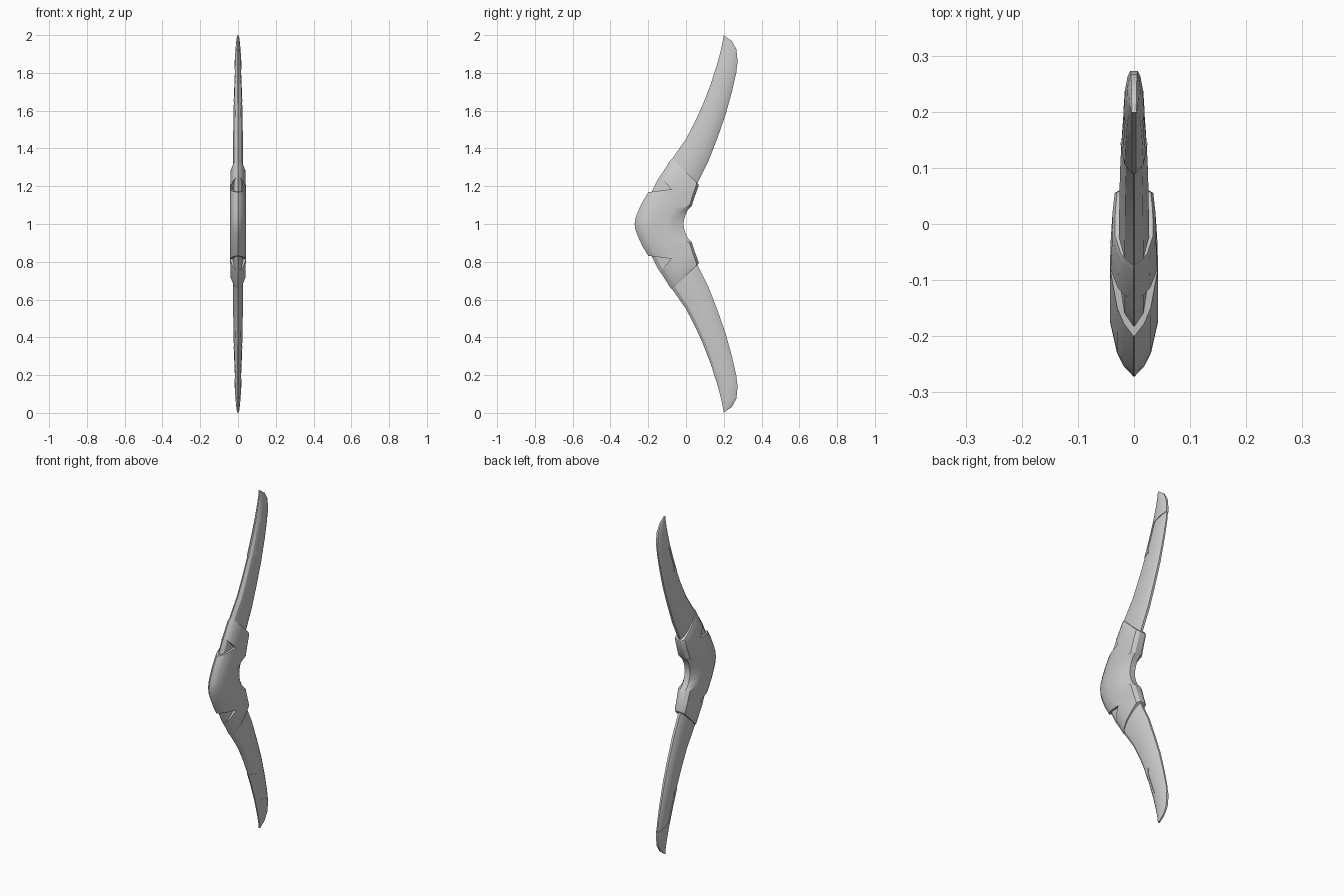
import bpy, bmesh, math

if "Cube" in bpy.data.objects:
    bpy.data.objects.remove(bpy.data.objects["Cube"])

grey = bpy.data.materials.new("plain_grey")
grey.diffuse_color = (0.6, 0.6, 0.6, 1)
grey.use_nodes = True
grey.node_tree.nodes["Principled BSDF"].inputs["Base Color"].default_value = grey.diffuse_color


def finish(bm, name):
    bmesh.ops.recalc_face_normals(bm, faces=bm.faces)
    me = bpy.data.meshes.new(name)
    bm.to_mesh(me)
    bm.free()
    ob = bpy.data.objects.new(name, me)
    bpy.context.collection.objects.link(ob)
    me.materials.append(grey)
    return ob


def loft(name, stations, section, extra=0.0):
    """stations: (outer y, outer z, inner y, inner z, half width, inner chamfer)."""
    bm = bmesh.new()
    rings = []
    for oy, oz, iy, iz, w, c in stations:
        half = [(t if t < 0.8 or t == 1 else 1 - c, max(p * w, 0.0008) + extra)
                for t, p in section]
        pts = half + [(t, -x) for t, x in reversed(half)]
        rings.append([bm.verts.new((x, oy + (iy - oy) * t, oz + (iz - oz) * t))
                      for t, x in pts])
    for a, b in zip(rings, rings[1:]):
        n = len(a)
        for i in range(n):
            j = (i + 1) % n
            bm.faces.new((a[i], a[j], b[j], b[i]))
    bm.faces.new(rings[0])
    bm.faces.new(rings[-1])
    return finish(bm, name)


def prism(name, outline, h=0.2):
    bm = bmesh.new()
    f = bm.faces.new([bm.verts.new((-h, y, z)) for y, z in outline])
    r = bmesh.ops.extrude_face_region(bm, geom=[f])
    for v in r["geom"]:
        if isinstance(v, bmesh.types.BMVert):
            v.co.x = h
    ob = finish(bm, name)
    ob.hide_render = True
    return ob


def cut(ob, cutter, op):
    m = ob.modifiers.new("cut", "BOOLEAN")
    m.operation = op
    m.solver = "EXACT"
    m.object = cutter
    activate(ob)
    bpy.ops.object.modifier_apply(modifier=m.name)
    bpy.data.objects.remove(cutter)


def activate(ob):
    bpy.ops.object.select_all(action="DESELECT")
    ob.select_set(True)
    bpy.context.view_layer.objects.active = ob


def flip(s):
    return (s[0], 2 - s[1], s[2], 2 - s[3], s[4], s[5])


def both(stations):
    return [flip(s) for s in reversed(stations[1:])] + stations


# Blade: one thin curved body running through the hub, tip to tip
blade_half = [
    (-0.24, 1.0, -0.09, 1.0, 0.027, 0.1),
    (-0.185, 1.165, 0.0, 1.1, 0.027, 0.1),
    (-0.15, 1.235, 0.03, 1.15, 0.027, 0.1),
    (-0.07, 1.35, 0.06, 1.215, 0.027, 0.1),
    (0.0, 1.45, 0.12, 1.335, 0.026, 0.1),
    (0.047, 1.54, 0.168, 1.46, 0.025, 0.1),
    (0.088, 1.63, 0.21, 1.58, 0.023, 0.1),
    (0.127, 1.73, 0.243, 1.70, 0.020, 0.1),
    (0.160, 1.83, 0.266, 1.80, 0.016, 0.1),
    (0.174, 1.88, 0.273, 1.86, 0.014, 0.1),
    (0.187, 1.93, 0.267, 1.925, 0.010, 0.1),
    (0.195, 1.97, 0.243, 1.968, 0.006, 0.1),
    (0.199, 1.998, 0.203, 1.997, 0.002, 0.1),
]
blade_section = [(0, 0), (0.1, 0.62), (0.38, 1), (0.68, 0.9), (0.9, 0.6), (1, 0.25)]
parts = [loft("blade", both(blade_half), blade_section)]

# Hub: thicker elbow, with a chamfered thumb scoop on the inside
hub_half = [
    (-0.272, 1.0, -0.013, 1.0, 0.043, 0.22),
    (-0.268, 1.03, -0.011, 1.02, 0.043, 0.22),
    (-0.255, 1.065, -0.004, 1.045, 0.043, 0.20),
    (-0.232, 1.115, 0.010, 1.075, 0.043, 0.13),
    (-0.200, 1.168, 0.030, 1.095, 0.043, 0.05),
    (-0.138, 1.248, 0.048, 1.15, 0.041, 0.06),
    (-0.085, 1.335, 0.066, 1.199, 0.039, 0.07),
    (-0.074, 1.345, 0.066, 1.211, 0.034, 0.07),
]
hub_section = [(0, 0), (0.07, 0.42), (0.16, 0.7), (0.38, 1), (0.7, 0.98),
               (0.9, 0.88), (1, 0.4)]
hub = loft("hub", both(hub_half), hub_section)
parts.append(hub)

# Tip plates and the V notches in the hub, above and below
notch = [(-0.32, 1.153), (-0.077, 1.184), (-0.2, 1.32)]
tip_outline = [(0.4, 1.90), (0.272, 1.846), (0.183, 1.815), (0.135, 1.677),
               (0.145, 1.65), (0.0, 1.617), (0.0, 2.1), (0.4, 2.1)]
for side, up in (("upper", True), ("lower", False)):
    side_pts = lambda pts: pts if up else [(y, 2 - z) for y, z in pts]
    cut(hub, prism("notch_cutter", side_pts(notch)), "DIFFERENCE")
    st = blade_half[5:]
    tip = loft(side + "_tip", st if up else [flip(s) for s in st],
               blade_section, 0.003)
    cut(tip, prism("tip_cutter", side_pts(tip_outline)), "INTERSECT")
    parts.append(tip)

for ob in parts:
    activate(ob)
    bpy.ops.object.shade_smooth_by_angle(angle=math.radians(28))
